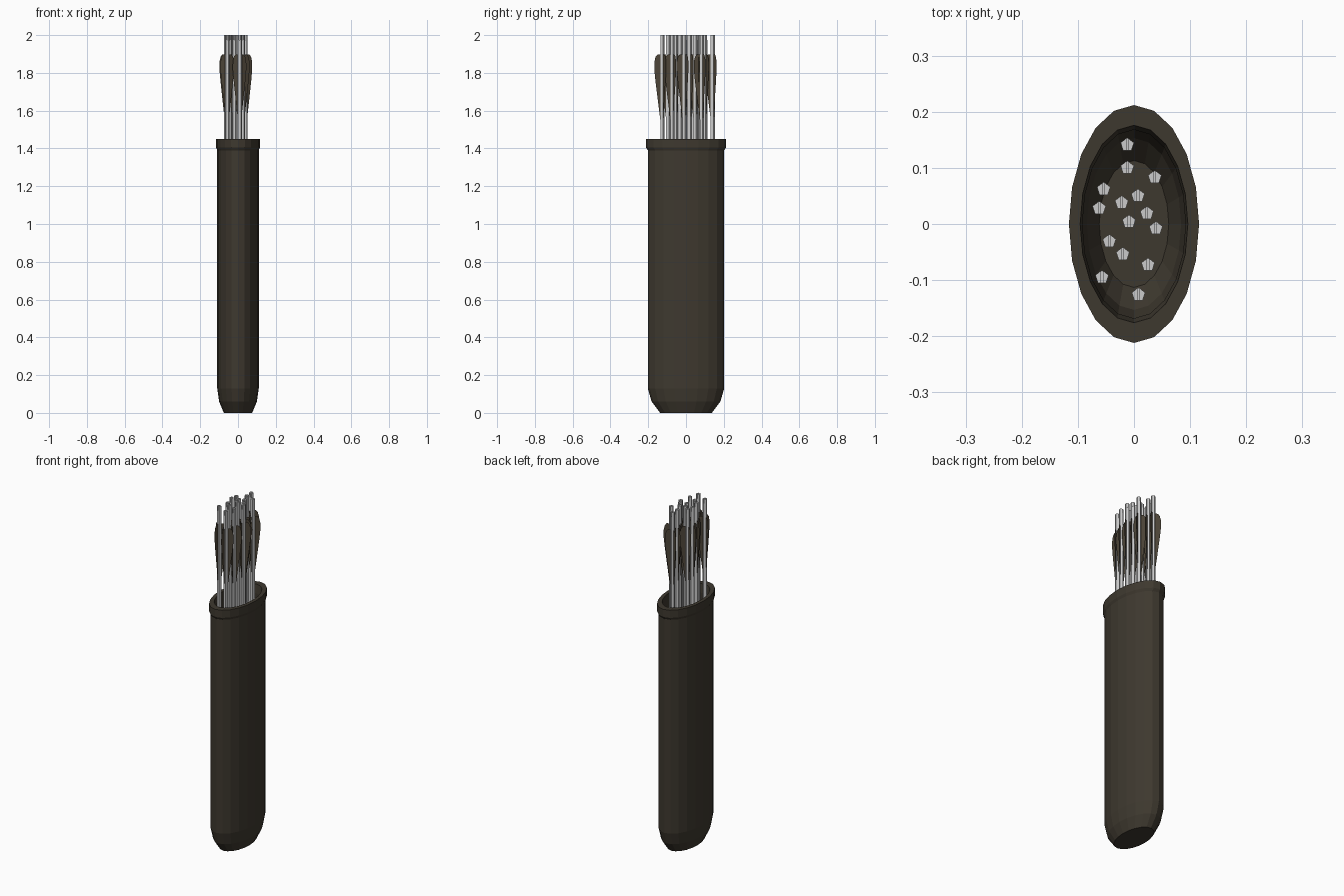
import bpy, bmesh, math

if "Cube" in bpy.data.objects:
    bpy.data.objects.remove(bpy.data.objects["Cube"])


def material(name, rgb):
    m = bpy.data.materials.new(name)
    m.diffuse_color = (*rgb, 1)
    m.use_nodes = True
    m.node_tree.nodes["Principled BSDF"].inputs["Base Color"].default_value = m.diffuse_color
    return m


def finish(bm, name, mat=None, fix_normals=True):
    if fix_normals:
        bmesh.ops.recalc_face_normals(bm, faces=bm.faces)
    me = bpy.data.meshes.new(name)
    bm.to_mesh(me)
    bm.free()
    ob = bpy.data.objects.new(name, me)
    bpy.context.collection.objects.link(ob)
    if mat:
        me.materials.append(mat)
    return ob


def loft(name, profile, sides, mat):
    """Stack elliptical rings (rx, ry, z) and cap both ends."""
    bm = bmesh.new()
    rings = []
    for rx, ry, z in profile:
        angles = [2 * math.pi * i / sides for i in range(sides)]
        rings.append([bm.verts.new((rx * math.sin(a), ry * math.cos(a), z)) for a in angles])
    for a, b in zip(rings, rings[1:]):
        for i in range(sides):
            j = (i + 1) % sides
            bm.faces.new((a[i], a[j], b[j], b[i]))
    bm.faces.new(rings[0])
    bm.faces.new(rings[-1])
    return finish(bm, name, mat)


def prism(bm, pts, z0, z1):
    lo = [bm.verts.new((x, y, z0)) for x, y in pts]
    hi = [bm.verts.new((x, y, z1)) for x, y in pts]
    n = len(pts)
    bm.faces.new(lo[::-1])
    bm.faces.new(hi)
    for i in range(n):
        j = (i + 1) % n
        bm.faces.new((lo[i], lo[j], hi[j], hi[i]))


leather = material("leather", (0.048, 0.040, 0.028))
feather = material("feather", (0.075, 0.060, 0.040))

# Oval case: outer wall, rolled rim, inner wall and floor in one profile
loft("quiver_case", [
    (0.075, 0.137, 0.0), (0.100, 0.182, 0.06), (0.110, 0.202, 0.13),
    (0.110, 0.202, 1.39), (0.116, 0.212, 1.405), (0.116, 0.212, 1.45),
    (0.096, 0.176, 1.45), (0.092, 0.168, 1.40), (0.092, 0.168, 0.14),
    (0.084, 0.153, 0.08), (0.062, 0.113, 0.03)], 20, leather)

# Shaft: five-sided rod with a slotted nock at the top
R, GAP, SLOT_Z = 0.0125, 0.0015, 1.975
pent = [(R * math.cos(math.radians(90 + 72 * i)), R * math.sin(math.radians(90 + 72 * i)))
        for i in range(5)]
bm = bmesh.new()
prism(bm, pent, 0.10, SLOT_Z)
prong = [(-GAP, R * 0.95), pent[1], pent[2], (-GAP, pent[2][1])]
prism(bm, prong, SLOT_Z, 2.0)
prism(bm, [(-x, y) for x, y in reversed(prong)], SLOT_Z, 2.0)
shaft = finish(bm, "arrow_shaft")

# Fletching: three flat vanes, rounded at the top and tapering downward
vane = [(0.006, 1.52), (0.020, 1.63), (0.036, 1.76), (0.042, 1.82),
        (0.041, 1.86), (0.035, 1.885), (0.025, 1.897), (0.006, 1.897)]
bm = bmesh.new()
for deg in (-90, 30, 150):
    c, s = math.cos(math.radians(deg)), math.sin(math.radians(deg))
    bm.faces.new([bm.verts.new((r * c, r * s, z)) for r, z in vane])
fletching = finish(bm, "arrow_fletching", feather, False)

# Bundle of arrows sharing the same meshes
spots = [(-0.012, 0.141), (-0.012, 0.100), (0.037, 0.083), (-0.054, 0.062),
         (0.007, 0.050), (-0.022, 0.038), (-0.062, 0.028), (0.023, 0.019),
         (-0.009, 0.004), (0.039, -0.008), (-0.044, -0.031), (-0.020, -0.054),
         (0.025, -0.073), (-0.057, -0.095), (0.008, -0.126)]
for i, (x, y) in enumerate(spots):
    for part in (shaft, fletching):
        ob = part if i == 0 else part.copy()
        if i:
            bpy.context.collection.objects.link(ob)
        ob.location = (x, y, 0)
